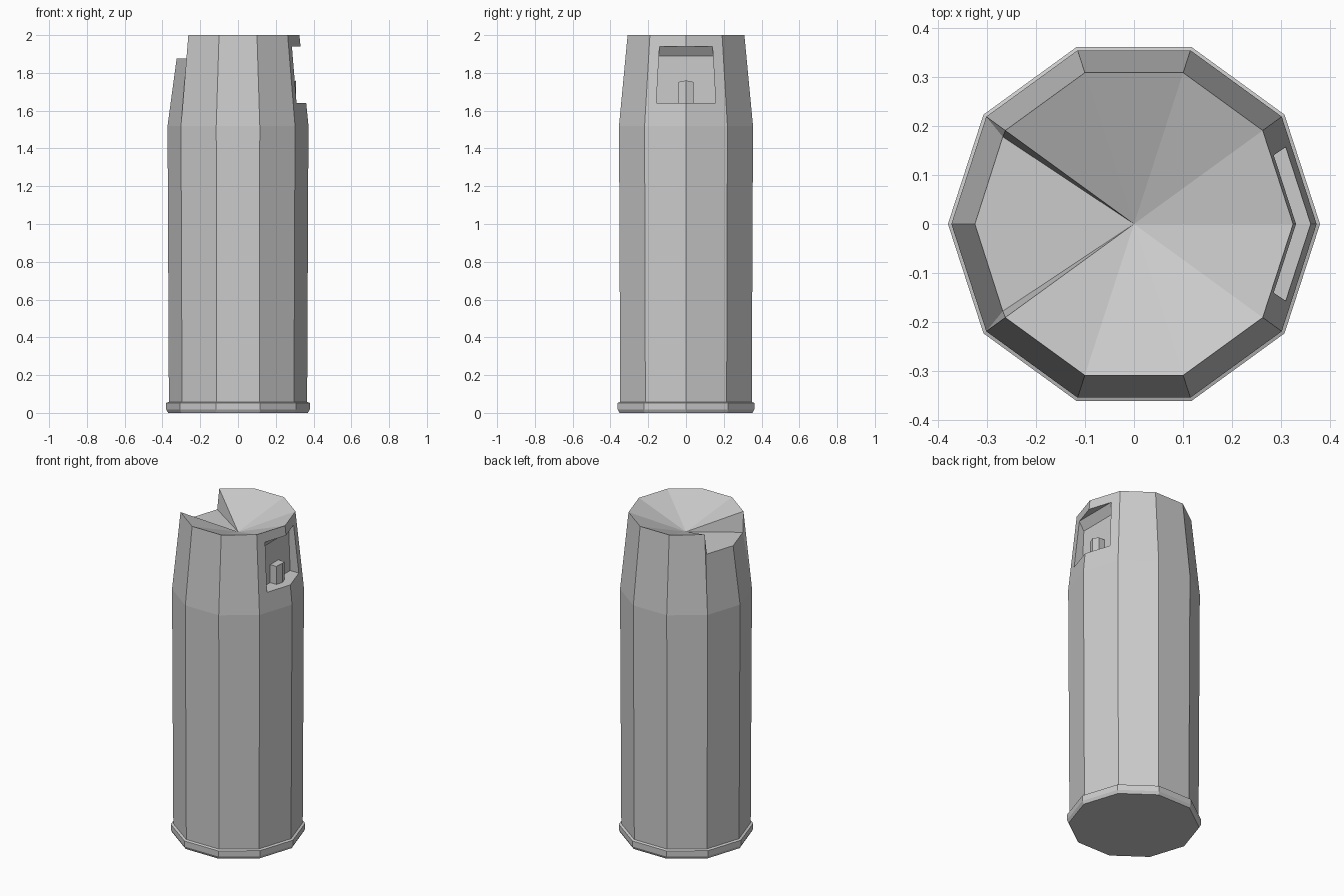
import bpy, bmesh
from math import cos, sin, tau

if "Cube" in bpy.data.objects:
    bpy.data.objects.remove(bpy.data.objects["Cube"])

N = 10


def make_object(name, bm):
    bmesh.ops.recalc_face_normals(bm, faces=bm.faces)
    mesh = bpy.data.meshes.new(name)
    bm.to_mesh(mesh)
    bm.free()
    ob = bpy.data.objects.new(name, mesh)
    bpy.context.collection.objects.link(ob)
    return ob


def loft(bm, rings):
    """Closed solid through equal-length loops of points."""
    loops = [[bm.verts.new(p) for p in ring] for ring in rings]
    for a, b in zip(loops, loops[1:]):
        for i in range(len(a)):
            j = (i + 1) % len(a)
            bm.faces.new((a[i], a[j], b[j], b[i]))
    bm.faces.new(loops[0])
    bm.faces.new(loops[-1])


# Ten-sided body: base flange, straight wall, tapered shoulder
bm = bmesh.new()
profile = [(0.37, 0), (0.38, 0.018), (0.38, 0.053), (0.366, 0.058), (0.373, 1.52), (0.325, 2.0)]
rings = [[bm.verts.new((r * cos(tau * i / N), r * sin(tau * i / N), z)) for i in range(N)]
         for r, z in profile]
shoulder, rim = rings[-2], rings[-1]
center = bm.verts.new((0, 0, 1.875))
lip = bm.verts.new((-0.325, 0, 1.875))
bm.faces.new(rings[0])
for a, b in zip(rings[:-2], rings[1:-1]):
    for i in range(N):
        j = (i + 1) % N
        bm.faces.new((a[i], a[j], b[j], b[i]))

# Shoulder and sunken conical top, leaving the two notched sectors open
for i in range(N):
    j = (i + 1) % N
    if i not in (4, 5):
        bm.faces.new((shoulder[i], shoulder[j], rim[j], rim[i]))
        bm.faces.new((rim[i], rim[j], center))

# Flat pouring notch on the left
for k, y in ((4, 0.178), (6, -0.178)):
    corner = bm.verts.new((-0.268, y, 1.875))
    bm.faces.new((shoulder[k], corner, lip, shoulder[5]))
    bm.faces.new((shoulder[k], rim[k], corner))
    bm.faces.new((center, rim[k], corner))
    bm.faces.new((center, corner, lip))
body = make_object("body", bm)

# Recessed window on the right, with a sloping ceiling
bm = bmesh.new()
side = [(0.25, 1.64), (0.45, 1.64), (0.45, 1.94), (0.286, 1.94), (0.25, 1.89)]
loft(bm, [[(x, s * (0.157 - (z - 1.64) * 0.055), z) for x, z in side] for s in (-1, 1)])
cutter = make_object("window_cutter", bm)
mod = body.modifiers.new("window", 'BOOLEAN')
mod.operation = 'DIFFERENCE'
mod.solver = 'EXACT'
mod.object = cutter
bpy.context.view_layer.objects.active = body
bpy.ops.object.modifier_apply(modifier=mod.name)
bpy.data.objects.remove(cutter, do_unlink=True)

# Small ridged button inside the window
bm = bmesh.new()
plan = [(0.245, -0.04), (0.293, -0.04), (0.306, 0), (0.293, 0.04), (0.245, 0.04)]
loft(bm, [[(x, y, 1.635) for x, y in plan],
          [(x, y, 1.76 - 0.2 * abs(y)) for x, y in plan]])
make_object("button", bm)
